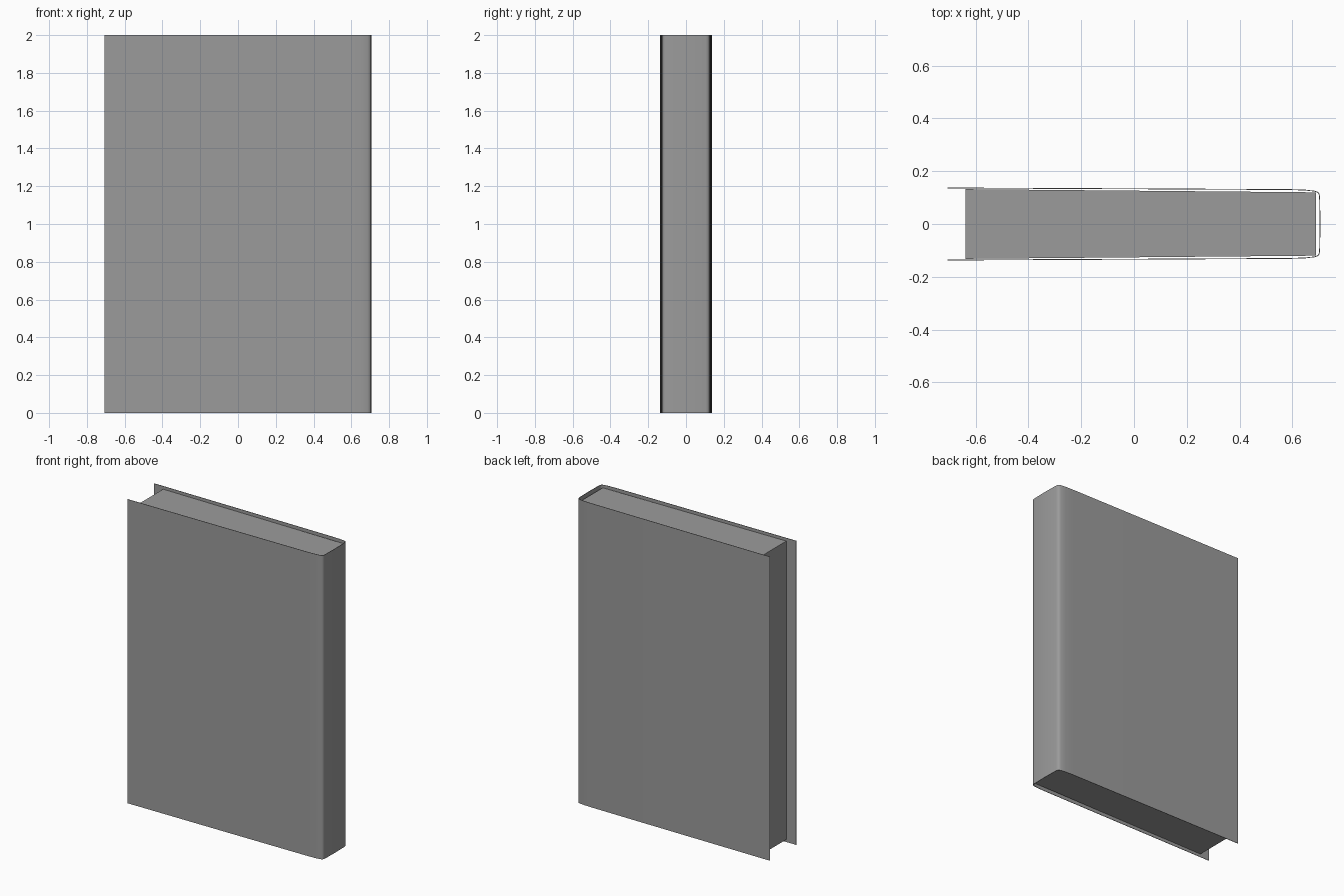
import bpy, bmesh

if "Cube" in bpy.data.objects:
    bpy.data.objects.remove(bpy.data.objects["Cube"])

grey = bpy.data.materials.new("dark_grey")
grey.diffuse_color = (0.33, 0.33, 0.33, 1.0)
grey.use_nodes = True
grey.node_tree.nodes["Principled BSDF"].inputs["Base Color"].default_value = grey.diffuse_color


def add_object(name, bm):
    mesh = bpy.data.meshes.new(name)
    bm.to_mesh(mesh)
    bm.free()
    mesh.materials.append(grey)
    obj = bpy.data.objects.new(name, mesh)
    bpy.context.collection.objects.link(obj)
    return obj


def extrude_outline(name, points, z0, z1, closed):
    bm = bmesh.new()
    low = [bm.verts.new((x, y, z0)) for x, y in points]
    high = [bm.verts.new((x, y, z1)) for x, y in points]
    n = len(points)
    for i in range(n if closed else n - 1):
        j = (i + 1) % n
        bm.faces.new((low[i], low[j], high[j], high[i]))
    if closed:
        bm.faces.new(low[::-1])
        bm.faces.new(high)
    return add_object(name, bm)


# Cover: one thin sheet wrapped around a slightly bowed spine
half = [(-0.707, -0.138), (0.0, -0.135), (0.59, -0.132), (0.65, -0.130),
        (0.685, -0.126), (0.698, -0.121), (0.703, -0.114), (0.705, -0.104)]
outline = half + [(0.707, 0.0)] + [(x, -y) for x, y in reversed(half)]
cover = extrude_outline("cover", outline, 0.0, 2.0, False)
solid = cover.modifiers.new("thickness", 'SOLIDIFY')
solid.thickness = 0.003
solid.offset = -1
bpy.context.view_layer.objects.active = cover
cover.select_set(True)
bpy.ops.object.modifier_apply(modifier="thickness")
bpy.ops.object.shade_smooth_by_angle(angle=0.7)

# Page block: tapered towards the spine, recessed at the top, bottom and fore edge
pages = [(-0.638, -0.132), (0.690, -0.120), (0.690, 0.120), (-0.638, 0.132)]
extrude_outline("page_block", pages, 0.018, 1.982, True)
